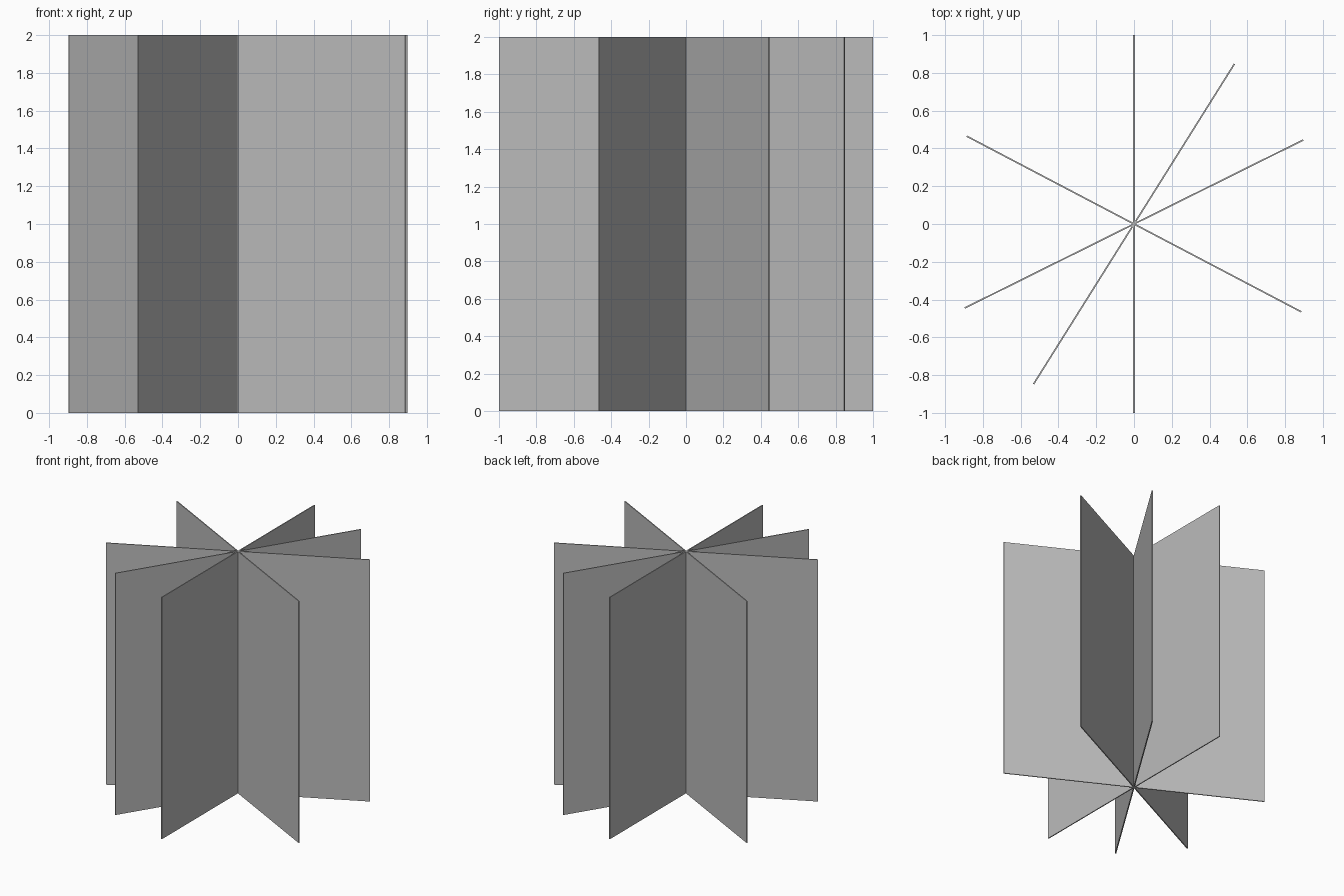
import bpy
import math

# Remove the default cube
cube = bpy.data.objects.get("Cube")
if cube:
    bpy.data.objects.remove(cube, do_unlink=True)

# One flat grey for every panel
grey = bpy.data.materials.new("panel_grey")
grey.use_nodes = True
colour = (0.5, 0.5, 0.5, 1.0)
grey.diffuse_color = colour
grey.node_tree.nodes["Principled BSDF"].inputs["Base Color"].default_value = colour

WIDTH, HEIGHT, THICKNESS = 2.0, 2.0, 0.008


def panel(name, degrees):
    """Thin upright square panel turned about the central axis."""
    bpy.ops.mesh.primitive_cube_add(size=1, location=(0, 0, HEIGHT / 2),
                                    rotation=(0, 0, math.radians(degrees)))
    obj = bpy.context.object
    obj.name = name
    obj.scale = (WIDTH, THICKNESS, HEIGHT)
    bpy.ops.object.transform_apply(location=False, rotation=False, scale=True)
    obj.data.materials.append(grey)


# Four panels crossing on the central axis
for name, angle in (("lengthwise_panel", 90), ("steep_panel", 57.9),
                    ("rising_panel", 26.4), ("falling_panel", -27.7)):
    panel(name, angle)
